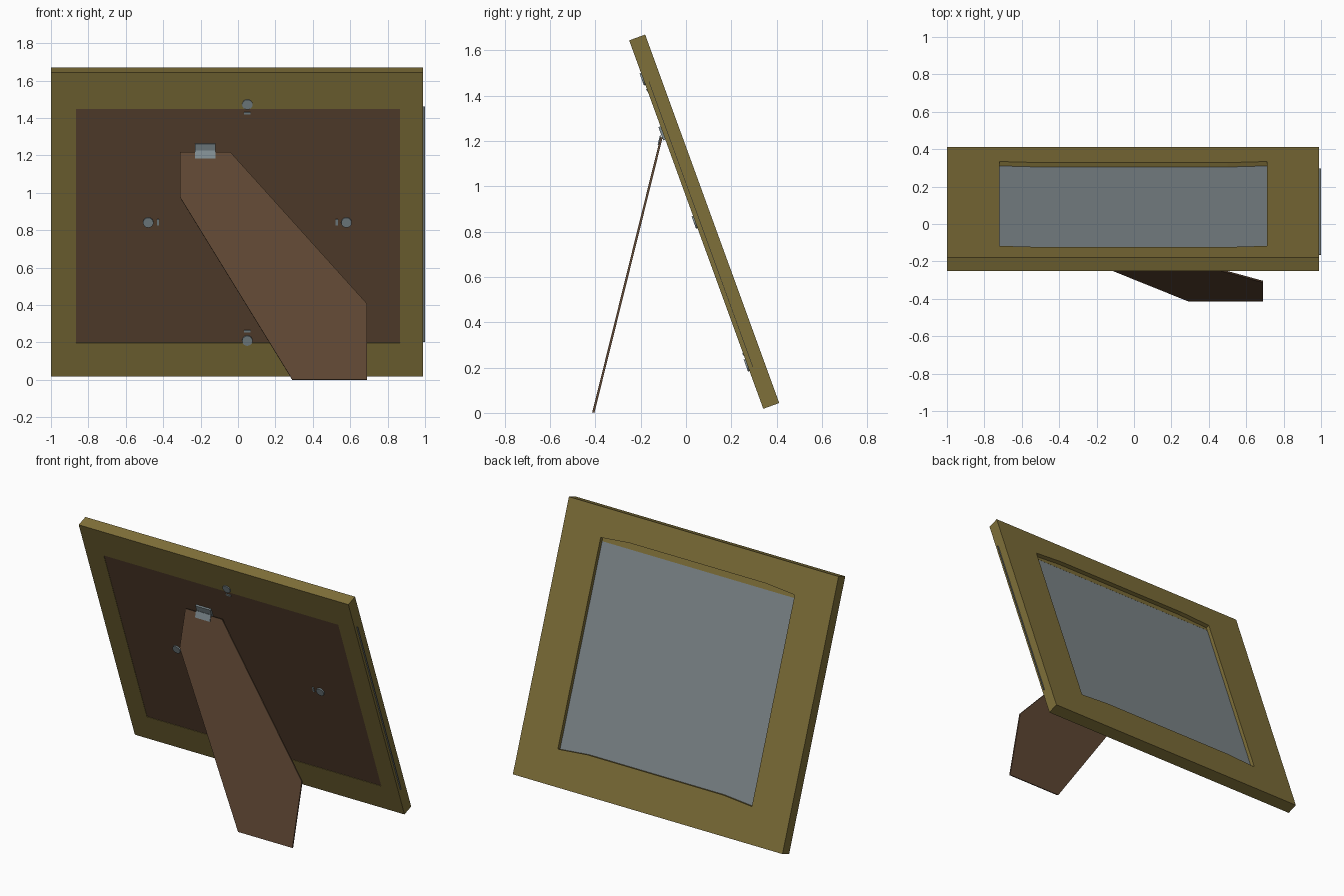
import bpy, bmesh, math
from mathutils import Matrix

if "Cube" in bpy.data.objects:
    bpy.data.objects.remove(bpy.data.objects["Cube"])


def material(name, rgb):
    m = bpy.data.materials.new(name)
    m.diffuse_color = (*rgb, 1)
    m.use_nodes = True
    m.node_tree.nodes["Principled BSDF"].inputs["Base Color"].default_value = m.diffuse_color
    return m


OLIVE = material("olive_wood", (0.212, 0.160, 0.041))
BROWN = material("brown_board", (0.112, 0.062, 0.033))
GLASS = material("grey_glass", (0.209, 0.242, 0.258))
METAL = material("pale_metal", (0.215, 0.265, 0.285))

# Tilted spaces: x across, y through the thickness, z up the slope
TILT = math.radians(20)
FRAME = Matrix.Translation((0, 0.341, 0.018)) @ Matrix.Rotation(TILT, 4, 'X')
LEAN = math.atan2(0.301, 1.215)
LEG = Matrix.Translation((0, -0.408, 0.001)) @ Matrix.Rotation(-LEAN, 4, 'X')


def finish(name, bm, mat, matrix):
    bmesh.ops.recalc_face_normals(bm, faces=bm.faces[:])
    bm.transform(matrix)
    me = bpy.data.meshes.new(name)
    bm.to_mesh(me)
    bm.free()
    me.materials.append(mat)
    ob = bpy.data.objects.new(name, me)
    bpy.context.collection.objects.link(ob)
    return ob


def plate(name, pts, y0, y1, mat, matrix):
    """Extrude an x-z outline from y0 to y1."""
    bm = bmesh.new()
    a = [bm.verts.new((x, y0, z)) for x, z in pts]
    b = [bm.verts.new((x, y1, z)) for x, z in pts]
    bm.faces.new(a)
    bm.faces.new(b[::-1])
    n = len(pts)
    for i in range(n):
        bm.faces.new((a[i], a[(i + 1) % n], b[(i + 1) % n], b[i]))
    return finish(name, bm, mat, matrix)


def rect(x0, x1, z0, z1):
    return [(x0, z0), (x1, z0), (x1, z1), (x0, z1)]


def ring(x0, x1, z0, z1, bow=0.0):
    """Eight-point rectangle whose top and bottom edges may bow upward."""
    return [(x0, z0), (-0.5, z0 + bow), (0.5, z0 + bow), (x1, z0),
            (x1, z1), (0.5, z1 + bow), (-0.5, z1 + bow), (x0, z1)]


# Frame: closed chain of loops round the moulding, with a rear rebate
outer = ring(-1.0, 0.99, 0, 1.73)
opening = ring(-0.72, 0.712, 0.226, 1.545, 0.018)
rebate = ring(-0.865, 0.865, 0.192, 1.522)
BACK, STEP, FRONT = 0.0, 0.05, 0.075
bm = bmesh.new()
loops = [[bm.verts.new((x, y, z)) for x, z in pts] for pts, y in
         ((outer, BACK), (outer, FRONT), (opening, FRONT),
          (opening, STEP), (rebate, STEP), (rebate, BACK))]
for k in range(6):
    p, q = loops[k], loops[(k + 1) % 6]
    for i in range(8):
        j = (i + 1) % 8
        bm.faces.new((p[i], p[j], q[j], q[i]))
finish("frame", bm, OLIVE, FRAME)

# Pane, its edge showing at the side slot, and the backing board
plate("glass_pane", rect(-0.865, 0.865, 0.192, 1.575), 0.046, 0.0495, GLASS, FRAME)
plate("glass_side_edge", rect(0.9, 1.0, 0.19, 1.53), 0.019, 0.021, GLASS, FRAME)
plate("backing_board", rect(-0.865, 0.865, 0.192, 1.522), 0.002, 0.04, BROWN, FRAME)

# Support leg
c = math.cos(LEAN)
leg = [(-0.31, 1.215), (-0.04, 1.215), (0.69, 0.405), (0.69, 0), (0.29, 0), (-0.31, 0.975)]
plate("support_leg", [(x, z / c) for x, z in leg], -0.006, 0.004, BROWN, LEG)

# Hinge: one leaf on the leg, one on the board
plate("hinge_lower_leaf", rect(-0.23, -0.12, 1.18 / c, 1.222 / c), -0.010, -0.005, METAL, LEG)
plate("hinge_upper_leaf", rect(-0.23, -0.12, 1.264, 1.326), -0.010, 0.003, METAL, FRAME)

# Four turn clips: a round head with a small tail pointing inward
CX, CZ = 0.05, 0.865
for side, dx, dz, reach in (("left", -1, 0, 0.53), ("right", 1, 0, 0.53),
                            ("top", 0, 1, 0.672), ("bottom", 0, -1, 0.672)):
    hx, hz = CX + dx * reach, CZ + 0.012 + dz * reach
    head = [(hx + 0.028 * math.cos(t * math.pi / 8), hz + 0.028 * math.sin(t * math.pi / 8))
            for t in range(16)]
    plate("clip_head_" + side, head, -0.007, 0.003, METAL, FRAME)
    tx, tz = hx - dx * 0.052, hz - dz * 0.052
    w, h = (0.006, 0.018) if dx else (0.018, 0.006)
    plate("clip_tail_" + side, rect(tx - w, tx + w, tz - h, tz + h), -0.003, 0.003, METAL, FRAME)
